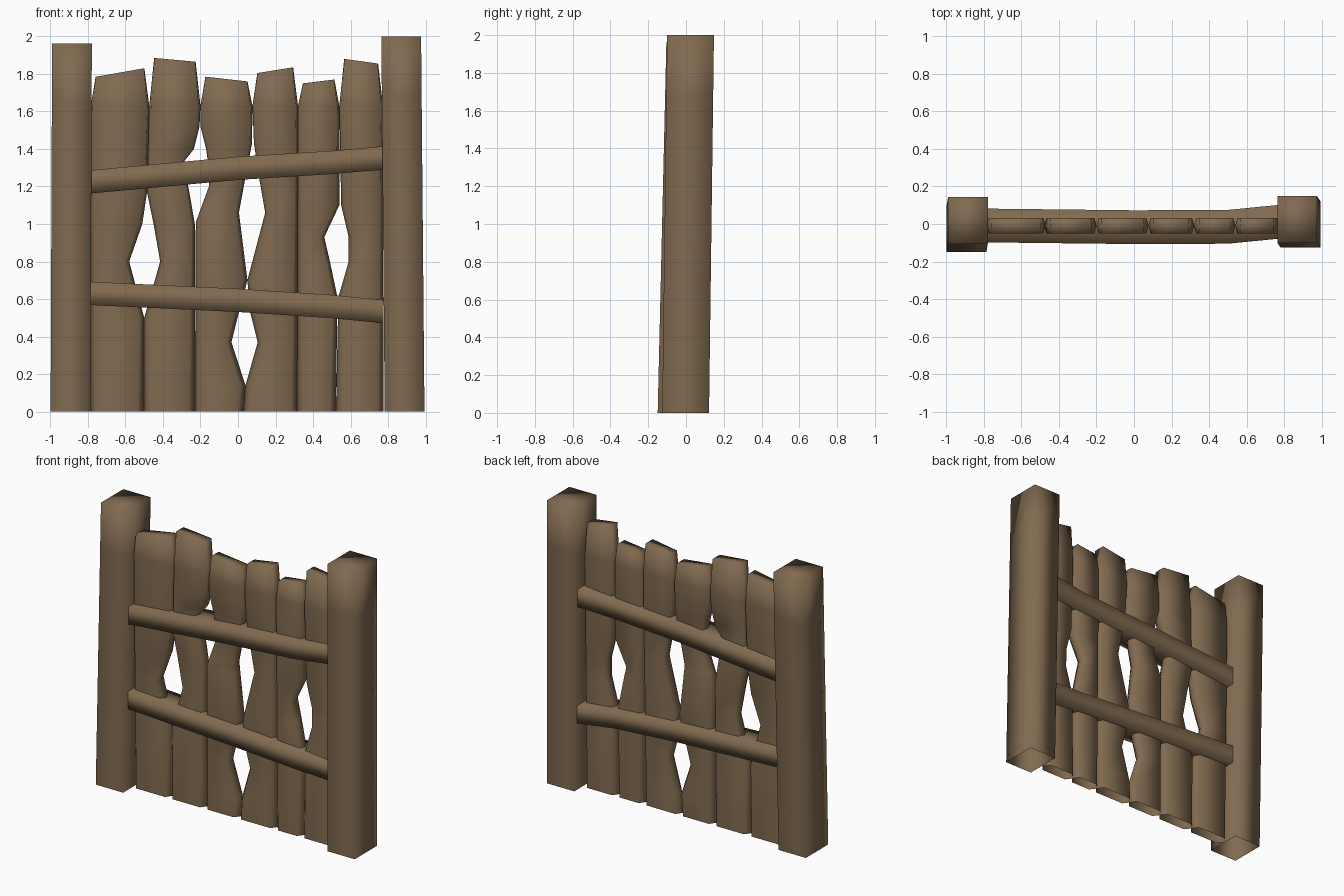
import bpy, bmesh

if "Cube" in bpy.data.objects:
    bpy.data.objects.remove(bpy.data.objects["Cube"])

wood = bpy.data.materials.new("weathered_wood")
wood.diffuse_color = (0.22, 0.145, 0.08, 1)
wood.use_nodes = True
wood.node_tree.nodes["Principled BSDF"].inputs["Base Color"].default_value = wood.diffuse_color


def loft(name, rings, cap_end):
    """Skin a row of rings into one smooth-shaded mesh, open at the start."""
    bm = bmesh.new()
    rows = [[bm.verts.new(p) for p in ring] for ring in rings]
    n = len(rows[0])
    for a, b in zip(rows, rows[1:]):
        for i in range(n):
            j = (i + 1) % n
            bm.faces.new((a[i], a[j], b[j], b[i]))
    if cap_end:
        bm.faces.new(rows[-1])
    for f in bm.faces:
        f.smooth = True
    me = bpy.data.meshes.new(name)
    bm.to_mesh(me)
    bm.free()
    me.materials.append(wood)
    ob = bpy.data.objects.new(name, me)
    bpy.context.collection.objects.link(ob)


def mix(a, b, t):
    return a + (b - a) * t


# Posts: leaning four-sided columns, (centre x, centre y) at foot and top
def post(name, foot, top, height):
    rings = []
    for t in (0, 0.3, 0.6, 0.84, 1):
        x, y = mix(foot[0], top[0], t), mix(foot[1], top[1], t)
        rings.append([(x + sx * 0.106, y + sy * 0.124, height * t)
                      for sx, sy in ((-1, -1), (1, -1), (1, 1), (-1, 1))])
    loft(name, rings, True)


post("left_post", (-0.893, -0.026), (-0.885, 0.02), 1.963)
post("right_post", (0.888, -0.002), (0.87, 0.024), 2.0)


# Rails: bent bars through the planks, swinging back at the right end
def rail(name, heights):
    path = zip((-0.785, 0, 0.5, 0.775), (-0.008, -0.017, -0.015, 0.012), heights)
    loft(name, [[(x, y - 0.09, z - 0.062), (x, y + 0.09, z - 0.062),
                 (x, y + 0.09, z + 0.062), (x, y - 0.09, z + 0.062)]
                for x, y, z in path], False)


rail("upper_rail", (1.225, 1.297, 1.328, 1.352))
rail("lower_rail", (0.63, 0.593, 0.56, 0.533))

# Seams between planks: x at foot, x at top, worn holes as (z, left x, right x)
seams = [
    (-0.785, -0.785, []),
    (-0.502, -0.473, [(0.5, -0.5, -0.5), (0.8, -0.58, -0.415),
                      (1.0, -0.51, -0.45), (1.17, -0.485, -0.485)]),
    (-0.23, -0.2, [(1.01, -0.23, -0.225), (1.2, -0.265, -0.155), (1.33, -0.29, -0.16),
                   (1.4, -0.235, -0.17), (1.52, -0.205, -0.2)]),
    (0.03, 0.077, [(0.14, 0.04, 0.04), (0.37, -0.035, 0.105), (0.53, 0.005, 0.065),
                   (0.7, 0.05, 0.05), (1.06, 0.005, 0.145), (1.25, 0.04, 0.112),
                   (1.43, 0.075, 0.085)]),
    (0.315, 0.32, []),
    (0.522, 0.54, [(0.61, 0.53, 0.535), (0.8, 0.49, 0.59),
                   (0.93, 0.46, 0.59), (1.1, 0.54, 0.55)]),
    (0.775, 0.773, []),
]
SHOULDER = 1.63


def edge(seam, side):
    """Edge path (z, x) along a seam: side 1 is left of it, 2 is right of it."""
    foot, top, holes = seam
    return [(0, foot)] + [(h[0], h[side]) for h in holes] + [(SHOULDER, top)]


def at(path, z):
    for (z0, x0), (z1, x1) in zip(path, path[1:]):
        if z <= z1:
            return mix(x0, x1, (z - z0) / (z1 - z0))


def section(lx, lz, rx, rz, inset):
    """Six-sided plank section with pointed side edges."""
    a, b = lx + inset, rx - inset
    return [(lx, -0.01, lz), (a, -0.05, lz), (b, -0.05, rz),
            (rx, -0.01, rz), (b, 0.032, rz), (a, 0.032, lz)]


# Planks: fill between neighbouring seams, tapering to slanted tops
tops = [(1.785, 1.83), (1.885, 1.865), (1.785, 1.76),
        (1.805, 1.835), (1.75, 1.77), (1.88, 1.855)]
for k, (lz, rz) in enumerate(tops):
    left, right = edge(seams[k], 2), edge(seams[k + 1], 1)
    levels = []
    for z in sorted(p[0] for p in left + right):
        if not levels or z - levels[-1] > 0.015:
            levels.append(z)
    rings = [section(at(left, z), z, at(right, z), z, 0.03 - 0.012 * z) for z in levels]
    rings.append(section(left[-1][1] + 0.026, lz, right[-1][1] - 0.026, rz, 0.002))
    loft(f"plank_{k + 1}", rings, True)
